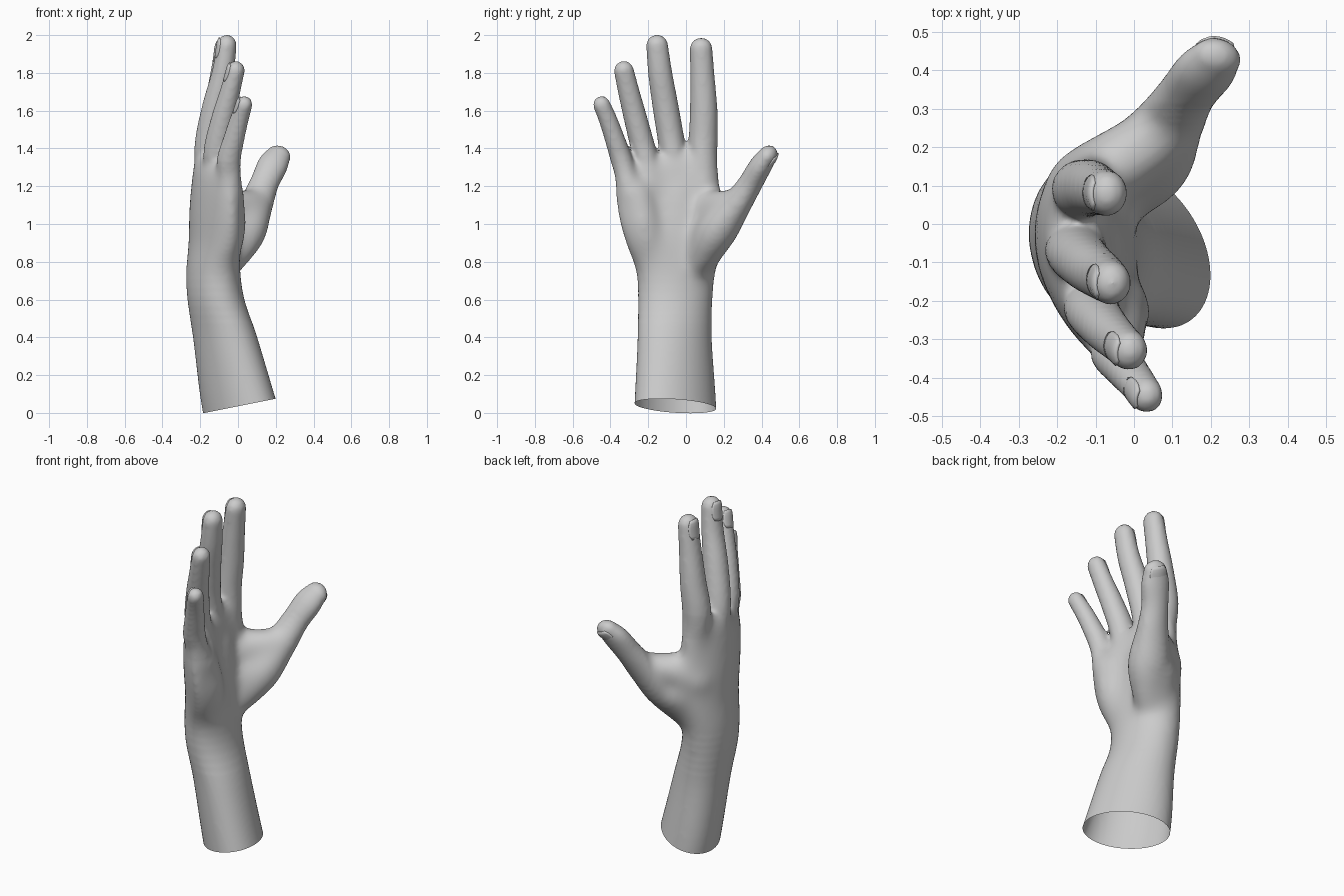
import bpy, bmesh, math
from mathutils import Vector

if "Cube" in bpy.data.objects:
    bpy.data.objects.remove(bpy.data.objects["Cube"])

SIDES = 28


def resample(pts, n=5):
    """Catmull-Rom interpolation of equal-length tuples."""
    out = []
    for i in range(len(pts) - 1):
        a, b = pts[max(i - 1, 0)], pts[i]
        c, d = pts[i + 1], pts[min(i + 2, len(pts) - 1)]
        for k in range(n):
            t = k / n
            out.append([0.5 * (2 * q + (r - p) * t + (2 * p - 5 * q + 4 * r - s) * t * t
                               + (3 * q - p - 3 * r + s) * t ** 3)
                        for p, q, r, s in zip(a, b, c, d)])
    return out + [list(pts[-1])]


def skin(bm, rings):
    """Closed loft through rings of points."""
    vs = [[bm.verts.new(p) for p in ring] for ring in rings]
    faces = [bm.faces.new(vs[0][::-1]), bm.faces.new(vs[-1])]
    for r0, r1 in zip(vs, vs[1:]):
        for i in range(len(r0)):
            j = (i + 1) % len(r0)
            faces.append(bm.faces.new((r0[i], r0[j], r1[j], r1[i])))
    bmesh.ops.recalc_face_normals(bm, faces=faces)


def frame(tangent, side):
    t = tangent.normalized()
    u = (side - t * side.dot(t)).normalized()
    return t, u, t.cross(u)


def limb(bm, pts, side):
    """Round-ended tube; points are (x, y, z, half width, half thickness)."""
    path = resample(pts)
    rings = []
    last = len(path) - 1
    for i, p in enumerate(path):
        c = Vector(p[:3])
        t, u, v = frame(Vector(path[min(i + 1, last)][:3]) - Vector(path[max(i - 1, 0)][:3]), side)
        caps = [0]
        if i == 0:
            caps = [-85, -60, -30, 0]
        elif i == last:
            caps = [0, 20, 40, 60, 75, 86]
        for deg in caps:
            k, s = math.cos(math.radians(deg)), math.sin(math.radians(deg))
            o = c + t * s * (p[3] + p[4]) / 2
            rings.append([o + u * p[3] * k * math.cos(a) + v * p[4] * k * math.sin(a)
                          for a in (2 * math.pi * n / SIDES for n in range(SIDES))])
    skin(bm, rings)


def nail(name, pts, side, out, length):
    """Curved plate lying on the back of a fingertip."""
    a, b = Vector(pts[-2][:3]), Vector(pts[-1][:3])
    t, u, v = frame(b - a, side)
    if v.dot(out) < 0:
        v = -v
    w, h = pts[-1][3:]
    r = (w + h) / 2
    bm = bmesh.new()
    nu, nl = 8, 6
    grid = []
    for j in range(nl + 1):
        f = j / nl
        spread = math.radians(48) * (1 - 0.3 * abs(2 * f - 1) ** 3)
        grid.append([])
        for i in range(nu + 1):
            ang = spread * (2 * i / nu - 1)
            bow = 0.15 * length * (f - 0.5) * math.cos(1.5 * ang)
            s = 0.45 * r - length * (1 - f) + bow
            k = math.sqrt(1 - (max(s, 0) / r) ** 2)      # follow the rounded tip
            k = 1 - 0.8 * (1 - k)
            grid[-1].append(bm.verts.new(b + t * s + u * w * k * math.sin(ang)
                                         + v * (h * k * math.cos(ang) - 0.003)))
    for j in range(nl):
        for i in range(nu):
            bm.faces.new((grid[j][i], grid[j][i + 1], grid[j + 1][i + 1], grid[j + 1][i]))
    ob = add_object(name, bm)
    mod = ob.modifiers.new("thickness", 'SOLIDIFY')
    mod.thickness, mod.offset = 0.01, 0
    shade(ob, 40)


def add_object(name, bm):
    me = bpy.data.meshes.new(name)
    bm.to_mesh(me)
    bm.free()
    ob = bpy.data.objects.new(name, me)
    bpy.context.collection.objects.link(ob)
    return ob


def shade(ob, deg):
    bpy.ops.object.select_all(action='DESELECT')
    ob.select_set(True)
    bpy.context.view_layer.objects.active = ob
    bpy.ops.object.shade_smooth_by_angle(angle=math.radians(deg))


body = bmesh.new()

# Forearm and palm: z, y min, y max, centre x, half thickness, bend, skew, slant
sections = [
    (-0.12, -0.282, 0.168, 0.048, 0.196, 0, -0.08, 0),
    (0.1, -0.27, 0.156, -0.005, 0.184, 0, -0.07, 0),
    (0.4, -0.256, 0.136, -0.068, 0.164, 0, -0.045, 0),
    (0.6, -0.256, 0.142, -0.117, 0.15, 0, -0.025, 0),
    (0.75, -0.268, 0.16, -0.132, 0.143, 0.01, -0.025, 0),
    (0.9, -0.322, 0.195, -0.13, 0.13, 0.045, -0.038, 0.01),
    (1.05, -0.362, 0.195, -0.142, 0.115, 0.068, -0.045, 0.02),
    (1.2, -0.381, 0.183, -0.145, 0.1, 0.07, -0.042, 0.03),
    (1.3, -0.374, 0.17, -0.145, 0.086, 0.068, -0.035, 0.045),
    (1.38, -0.34, 0.145, -0.145, 0.05, 0.06, -0.03, 0.06),
]
rings = []
for z, y0, y1, xc, th, bend, skew, slant in resample(sections):
    ring = []
    for i in range(48):
        s, d = math.cos(math.pi * i / 24), math.sin(math.pi * i / 24)
        ring.append(Vector((xc + th * d + bend * s * s + skew * s,
                            (y0 + y1) / 2 + s * (y1 - y0) / 2, z + slant * s)))
    rings.append(ring)
skin(body, rings)

# Fingers and thumb: x, y, z, half width, half thickness
Y, X = Vector((0, 1, 0)), Vector((1, 0, 0))
fingers = {
    "index": [(-0.12, 0.09, 1.2, .075, .08), (-0.135, 0.091, 1.42, .077, .08),
              (-0.113, 0.094, 1.6, .073, .071), (-0.087, 0.086, 1.8, .064, .059),
              (-0.07, 0.08, 1.93, .06, .053)],
    "middle": [(-0.145, -0.045, 1.2, .075, .088), (-0.15, -0.075, 1.42, .071, .08),
               (-0.12, -0.108, 1.62, .069, .07), (-0.08, -0.137, 1.8, .064, .059),
               (-0.06, -0.153, 1.947, .058, .053)],
    "ring": [(-0.1, -0.18, 1.2, .07, .08), (-0.11, -0.222, 1.38, .066, .073),
             (-0.08, -0.265, 1.55, .062, .064), (-0.042, -0.303, 1.7, .057, .054),
             (-0.013, -0.329, 1.813, .053, .049)],
    "little": [(-0.035, -0.29, 1.15, .065, .072), (-0.05, -0.335, 1.32, .059, .065),
               (-0.022, -0.377, 1.45, .053, .056), (0.006, -0.412, 1.55, .049, .05),
               (0.033, -0.447, 1.633, .046, .044)],
}
thumb = [(-0.05, 0.07, 0.8, .09, .08), (0.03, 0.16, 0.96, .125, .11),
         (0.095, 0.262, 1.1, .095, .082), (0.137, 0.337, 1.21, .077, .066),
         (0.183, 0.396, 1.31, .081, .06), (0.213, 0.431, 1.36, .068, .051)]
for pts in fingers.values():
    limb(body, pts, Y)
limb(body, thumb, X)

# Heel pad, palm centre, and web between thumb and index finger
limb(body, [(-0.08, -0.18, 0.8, .08, .08), (-0.055, -0.22, 0.97, .1, .1),
            (-0.05, -0.26, 1.16, .085, .085)], Y)
limb(body, [(-0.12, -0.05, 0.75, .12, .12), (-0.105, -0.05, 0.95, .13, .105),
            (-0.11, -0.05, 1.15, .12, .085)], Y)
limb(body, [(-0.13, 0.09, 1.03, .11, .11), (-0.05, 0.15, 1.08, .1, .1),
            (0.06, 0.22, 1.1, .083, .083)], X + Y)
limb(body, [(-0.09, 0.06, 0.8, .1, .1), (-0.04, 0.135, 0.95, .12, .12)], X)

# Fuse everything into one smooth skin
hand = add_object("hand", body)
remesh = hand.modifiers.new("fuse", 'REMESH')
remesh.mode, remesh.voxel_size = 'VOXEL', 0.011
relax = hand.modifiers.new("relax", 'SMOOTH')
relax.factor, relax.iterations = 0.5, 8
fused = bpy.data.meshes.new_from_object(
    hand.evaluated_get(bpy.context.evaluated_depsgraph_get()))
hand.modifiers.clear()
hand.data = fused

bm = bmesh.new()
bm.from_mesh(fused)
# Soften the palm where the pads meet, fading out toward wrist, fingers and thumb
for step in range(6):
    g = step / 5
    palm = [v for v in bm.verts if 0.48 + 0.24 * g < v.co.z < 1.4 - 0.12 * g + 0.2 * v.co.y
            and v.co.y < 0.31 - 0.08 * g]
    for _ in range(10):
        bmesh.ops.smooth_vert(bm, verts=palm, factor=0.5,
                              use_axis_x=True, use_axis_y=True, use_axis_z=True)
# Slanted open cut at the end of the forearm
bmesh.ops.bisect_plane(bm, geom=bm.verts[:] + bm.edges[:] + bm.faces[:],
                       plane_co=(-0.2, 0, -0.005), plane_no=(-0.2, 0, 1), clear_inner=True)
bm.to_mesh(fused)
bm.free()
shade(hand, 60)

# Nails
for name, pts in fingers.items():
    nail(name + "_nail", pts, Y, -X, pts[-1][3] * 1.6)
nail("thumb_nail", thumb, X, Y, 0.1)
